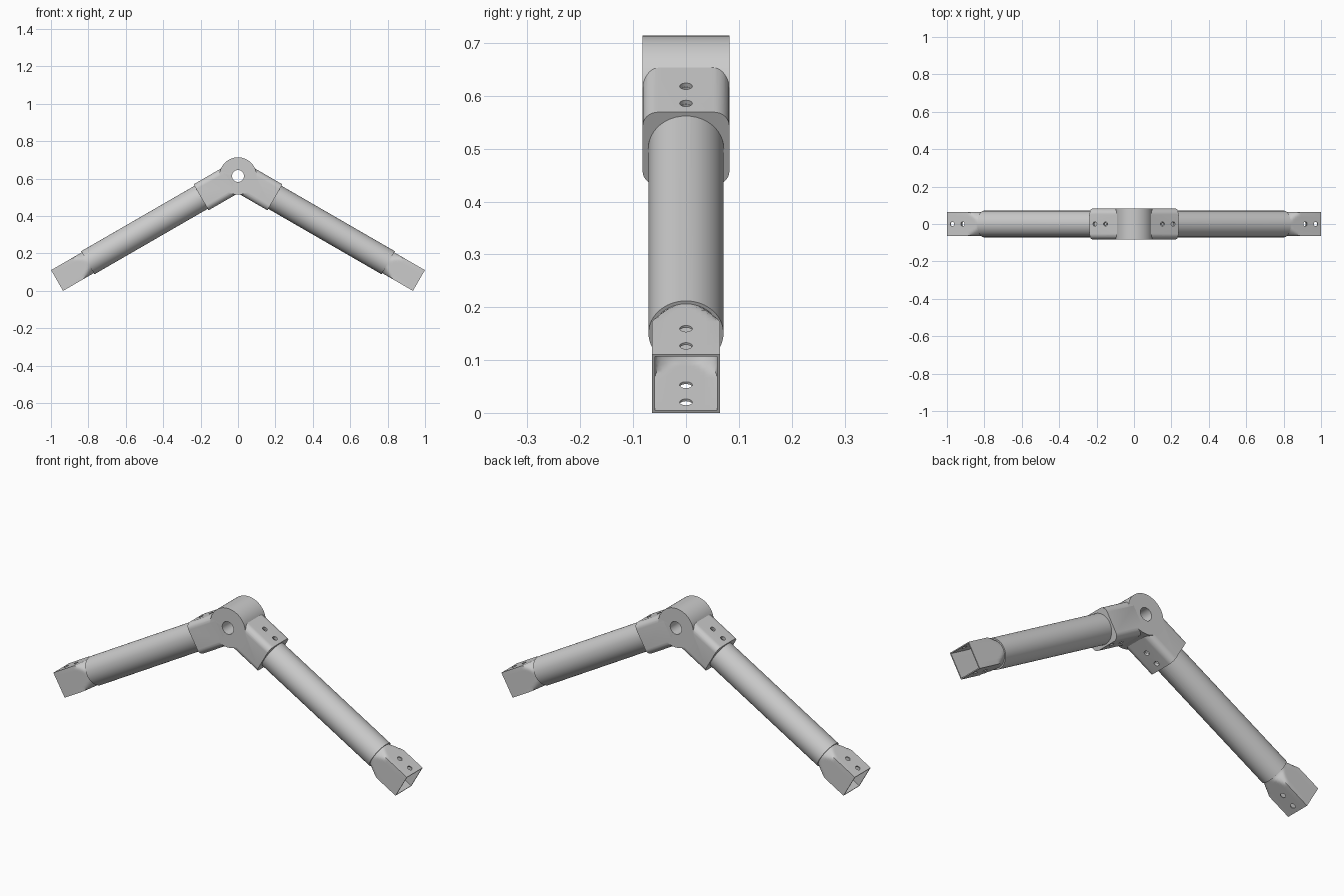
import bpy, bmesh, math
from mathutils import Matrix, Vector

if "Cube" in bpy.data.objects:
    bpy.data.objects.remove(bpy.data.objects["Cube"], do_unlink=True)

SEG = 48
PIVOT = Vector((0, 0, 0.614))
ARM = {"left": math.radians(30), "right": math.radians(150)}

grey = bpy.data.materials.new("plain grey")
grey.use_nodes = True
colour = (0.6, 0.6, 0.6, 1)
grey.diffuse_color = colour
grey.node_tree.nodes["Principled BSDF"].inputs["Base Color"].default_value = colour


def arm_frame(side):
    """Frame whose x axis runs outward along one arm from the pivot."""
    return Matrix.Translation(PIVOT) @ Matrix.Rotation(ARM[side], 4, "Y")


def finish(name, bm, frame):
    bmesh.ops.transform(bm, matrix=frame, verts=bm.verts)
    bmesh.ops.recalc_face_normals(bm, faces=bm.faces)
    mesh = bpy.data.meshes.new(name)
    bm.to_mesh(mesh)
    bm.free()
    mesh.materials.append(grey)
    ob = bpy.data.objects.new(name, mesh)
    bpy.context.collection.objects.link(ob)
    return ob


def loft(name, rings, frame, loop=False):
    """Skin a list of (station, [(y, z), ...]) rings; loop makes a hollow shell."""
    bm = bmesh.new()
    rows = [[bm.verts.new((s, y, z)) for y, z in pts] for s, pts in rings]
    pairs = list(zip(rows, rows[1:]))
    if loop:
        pairs.append((rows[-1], rows[0]))
    else:
        bm.faces.new(rows[0])
        bm.faces.new(rows[-1])
    for a, b in pairs:
        n = len(a)
        for i in range(n):
            j = (i + 1) % n
            bm.faces.new((a[i], a[j], b[j], b[i]))
    return finish(name, bm, frame)


def pipe(name, start, end, radius, bore, frame):
    outer, inner = circle(radius), circle(bore)
    rings = [(start, outer), (end, outer), (end, inner), (start, inner)]
    return loft(name, rings, frame, loop=True)


def circle(r, n=SEG):
    return [(r * math.cos(2 * math.pi * i / n), r * math.sin(2 * math.pi * i / n))
            for i in range(n)]


def clipped_square(half, r):
    """Square outline limited to a radius, so it blends from round to square."""
    pts = []
    for y, z in circle(1):
        d = min(half / max(abs(y), abs(z)), r)
        pts.append((y * d, z * d))
    return pts


def rounded_rect(hy, hz, r, n=8):
    pts = []
    for k, (sy, sz) in enumerate(((1, 1), (-1, 1), (-1, -1), (1, -1))):
        for i in range(n + 1):
            a = math.pi / 2 * (k + i / n)
            pts.append((sy * (hy - r) + r * math.cos(a), sz * (hz - r) + r * math.sin(a)))
    return pts


def boolean(ob, tool, operation):
    bpy.context.view_layer.objects.active = ob
    mod = ob.modifiers.new(operation.lower(), "BOOLEAN")
    mod.operation, mod.object, mod.solver = operation, tool, "EXACT"
    bpy.ops.object.modifier_apply(modifier=mod.name)
    bpy.data.objects.remove(tool, do_unlink=True)


def drill(ob, side, stations):
    """Screw holes straight through an arm part."""
    outline = circle(0.012, 24)
    for s in stations:
        frame = arm_frame(side) @ Matrix.Translation((s, 0, 0)) @ Matrix.Rotation(math.pi / 2, 4, "Y")
        boolean(ob, loft("drill", [(-0.15, outline), (0.15, outline)], frame), "DIFFERENCE")


def smooth(ob):
    bpy.ops.object.select_all(action="DESELECT")
    ob.select_set(True)
    bpy.context.view_layer.objects.active = ob
    bpy.ops.object.shade_smooth_by_angle(angle=math.radians(25))


SLEEVE_HOLES = (0.13, 0.195)
SOCKET_HOLES = (1.02, 1.085)

# Elbow: hub ring with an open pivot hole, joined by two bored sleeves
across = Matrix.Translation(PIVOT) @ Matrix.Rotation(math.pi / 2, 4, "Z")
elbow = pipe("elbow_joint", -0.082, 0.082, 0.1, 0.032, across)
for side in ARM:
    section, bore = rounded_rect(0.082, 0.08, 0.03), circle(0.0715)
    sleeve = loft("sleeve", [(0.052, section), (0.228, section)], arm_frame(side))
    boolean(sleeve, loft("bore", [(0.11, bore), (0.3, bore)], arm_frame(side)), "DIFFERENCE")
    drill(sleeve, side, SLEEVE_HOLES)
    boolean(elbow, sleeve, "UNION")
smooth(elbow)

for side in ARM:
    # Hollow round tube
    tube = pipe(side + "_tube", 0.112, 0.927, 0.071, 0.064, arm_frame(side))
    drill(tube, side, SLEEVE_HOLES)
    smooth(tube)

    # End socket: round neck flaring into an open square box
    steps = [(0.9, 0.0645)] + [(0.928 + 0.065 * t / 6, 0.0645 + 0.027 * t / 6) for t in range(7)]
    steps.append((1.117, 0.1))
    shell = [(s, clipped_square(0.064, r)) for s, r in steps]
    shell += [(s, clipped_square(0.059, r - 0.006)) for s, r in reversed(steps)]
    socket = loft(side + "_end_socket", shell, arm_frame(side), loop=True)
    drill(socket, side, SOCKET_HOLES)
    smooth(socket)
